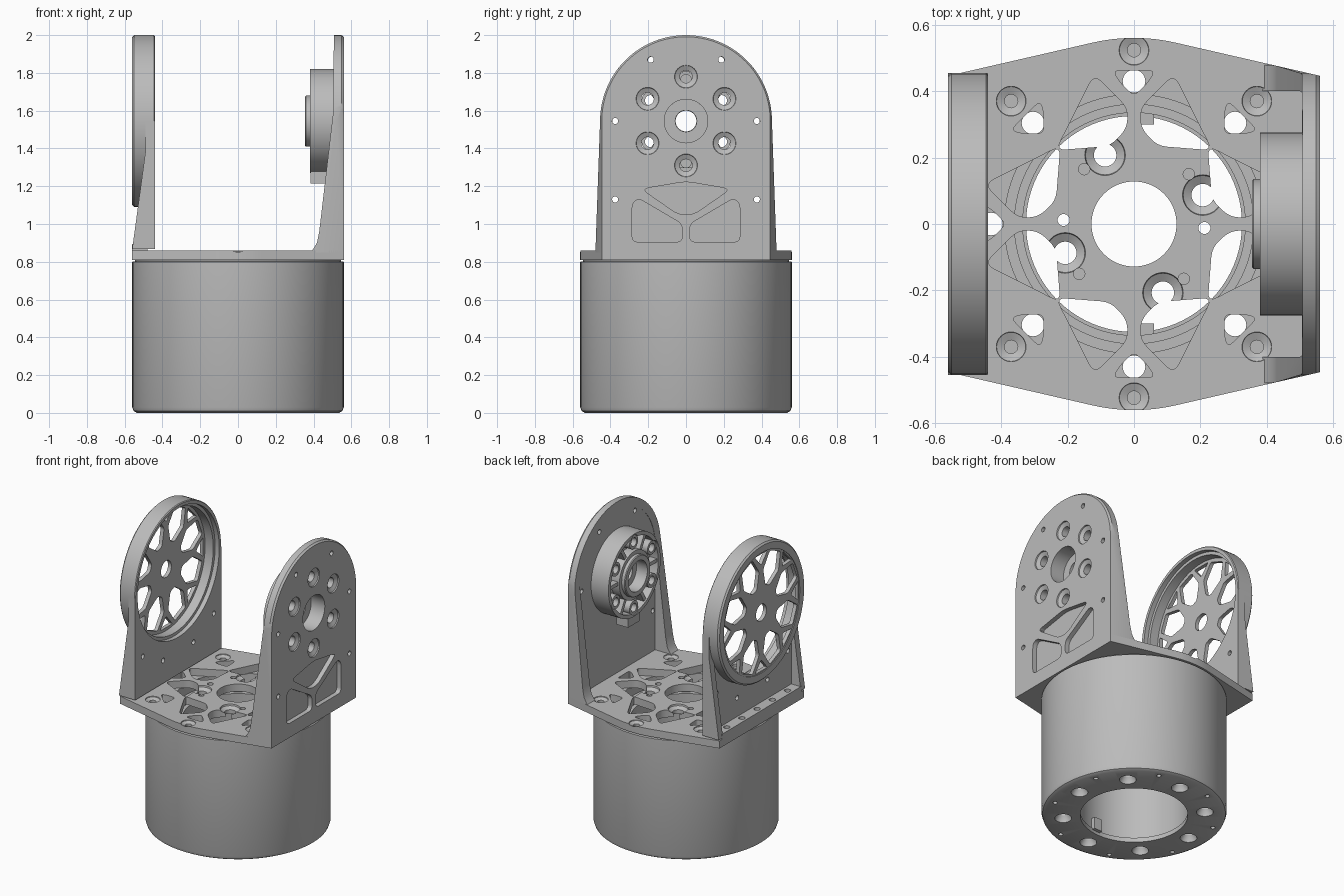
import bpy, bmesh
from math import sin, cos, pi, radians
from mathutils import Vector

if "Cube" in bpy.data.objects:
    bpy.data.objects.remove(bpy.data.objects["Cube"])

grey = bpy.data.materials.new("machined_grey")
grey.use_nodes = True
grey.diffuse_color = (0.5, 0.5, 0.5, 1)
grey.node_tree.nodes["Principled BSDF"].inputs["Base Color"].default_value = (0.5, 0.5, 0.5, 1)

AXIS_Z = 1.545   # height of the tilt axis
PLACE = {"x": lambda u, v, w: (w, u, v),
         "y": lambda u, v, w: (u, w, v),
         "z": lambda u, v, w: (u, v, w)}


# ---- outline helpers -------------------------------------------------------
def circle(r, u=0, v=0, n=32):
    return [(u + r * cos(2 * pi * i / n), v + r * sin(2 * pi * i / n)) for i in range(n)]


def polar(r, deg, u=0, v=0):
    return (u + r * cos(radians(deg)), v + r * sin(radians(deg)))


def turn(pts, deg):
    c, s = cos(radians(deg)), sin(radians(deg))
    return [(c * u - s * v, s * u + c * v) for u, v in pts]


def flip(pts):
    return [(-u, v) for u, v in pts]


def lift(pts, v):
    return [(p, q + v) for p, q in pts]


def rect(u0, u1, v0, v1):
    return [(u0, v0), (u1, v0), (u1, v1), (u0, v1)]


def rounded(pts, r):
    out = []
    for i, p in enumerate(pts):
        p, a, b = Vector(p), Vector(pts[i - 1]), Vector(pts[(i + 1) % len(pts)])
        s = p + (a - p).normalized() * min(r, (a - p).length * 0.45)
        e = p + (b - p).normalized() * min(r, (b - p).length * 0.45)
        for t in (0, 0.25, 0.5, 0.75, 1):
            out.append(tuple(s * (1 - t) ** 2 + p * 2 * t * (1 - t) + e * t * t))
    return out


# ---- solid helpers: a solid is (sections, axis, closed ring) ----------------
def prism(pts, axis, a, b):
    return ([(pts, a), (pts, b)], axis, False)


def lathe(profile, axis, v=0, n=96):
    return ([(circle(r, 0, v, n), w) for r, w in profile], axis, True)


def hole(u, v, axis, top, bottom, r, sink=0, depth=0.0):
    if not sink:
        return prism(circle(r, u, v), axis, top, bottom)
    return ([(circle(sink, u, v), top), (circle(sink * 0.95, u, v), top + depth * 0.5),
             (circle(r, u, v), top + depth), (circle(r, u, v), bottom)], axis, False)


def build(name, *solids):
    bm = bmesh.new()
    for sections, axis, ring in solids:
        loops = [[bm.verts.new(PLACE[axis](u, v, w)) for u, v in pts] for pts, w in sections]
        pairs = list(zip(loops, loops[1:]))
        if ring:
            pairs.append((loops[-1], loops[0]))
        else:
            bm.faces.new(loops[0])
            bm.faces.new(loops[-1])
        for a, b in pairs:
            for i in range(len(a)):
                bm.faces.new((a[i - 1], a[i], b[i], b[i - 1]))
    bmesh.ops.recalc_face_normals(bm, faces=bm.faces)
    me = bpy.data.meshes.new(name)
    bm.to_mesh(me)
    bm.free()
    me.materials.append(grey)
    ob = bpy.data.objects.new(name, me)
    bpy.context.collection.objects.link(ob)
    return ob


def boolean(ob, solids, op="DIFFERENCE"):
    tool = build("cutter", *solids)
    tool.hide_render = True
    mod = ob.modifiers.new("cut", "BOOLEAN")
    mod.operation, mod.object, mod.solver, mod.use_self = op, tool, "EXACT", True
    graph = bpy.context.evaluated_depsgraph_get()
    graph.update()
    mesh = bpy.data.meshes.new_from_object(ob.evaluated_get(graph))
    ob.modifiers.clear()
    ob.data = mesh
    bpy.data.objects.remove(tool)


# ---- base can: hollow, with through bolts ----------------------------------
can = build("base_can", lathe([
    (0.325, 0), (0.535, 0), (0.553, 0.01), (0.56, 0.03), (0.56, 0.8), (0.545, 0.803),
    (0.545, 0.812), (0.39, 0.812), (0.39, 0.74), (0.36, 0.74), (0.36, 0.7),
    (0.335, 0.7), (0.335, 0.03), (0.325, 0.03)], "z"))
cuts = []
for k in range(8):
    cuts.append(hole(*polar(0.43, 45 * k), "z", -0.01, 0.9, 0.034, 0.052, 0.05))
    cuts.append(hole(*polar(0.5, 45 * k + 22.5), "z", -0.01, 0.05, 0.014))
boolean(can, cuts)
build("can_keys", *[prism(rect(0.0, 0.06, s * 0.3, s * 0.345), "z", 0.02, 0.1) for s in (1, -1)])

# ---- base plate ------------------------------------------------------------
crown = [polar(0.56, a) for a in range(77, 104, 2)]
outline = [(0.56, 0.446)] + crown + [(-0.56, 0.446)]
outline += [(u, -v) for u, v in reversed(outline)]
plate = build("base_plate", prism(outline, "z", 0.81, 0.86))
window = rounded([(0.02, 0.35), (0.02, 0.29), (0.07, 0.235), (0.235, 0.222), (0.12, 0.45)], 0.03)
tri = rounded([(-0.062, 0.462), (0.062, 0.462), (0.045, 0.43), (0, 0.385), (-0.045, 0.43)], 0.02)
cuts = [prism(circle(0.128, n=64), "z", 0.7, 0.9)]
for k in range(4):
    cuts += [prism(turn(w, 90 * k), "z", 0.7, 0.9) for w in (window, flip(window))]
    cuts.append(hole(*turn([(0.207, 0.087)], 90 * k)[0], "z", 0.865, 0.7, 0.034, 0.062, -0.03))
    cuts.append(hole(*turn([(0.165, 0.15)], 90 * k)[0], "z", 0.87, 0.825, 0.017))
for k in range(8):
    cuts.append(prism(turn(tri, 45 * k), "z", 0.7, 0.9))
    if k % 4:
        cuts.append(hole(*polar(0.523, 45 * k), "z", 0.865, 0.83, 0.02, 0.046, -0.02))
cuts += [hole(s * 0.212, -s * 0.012, "z", 0.9, 0.7, 0.018) for s in (1, -1)]
boolean(plate, cuts)


# ---- drive arm on the left -------------------------------------------------
def arch(r, foot, base):
    top = [polar(r, a, 0, AXIS_Z) for a in range(0, 181, 4)]
    return [(foot, base)] + top + [(-foot, base)]


arm = build("drive_arm", prism([
    (0.56, 0.85), (0.56, 2.1), (0.508, 2.1), (0.505, 1.6), (0.43, 0.96), (0.418, 0.9),
    (0.4, 0.87), (0.385, 0.85)], "y", -0.6, 0.6))
boolean(arm, [prism(outline, "z", 0.5, 2.5)], "INTERSECT")
boolean(arm, [([(arch(0.455, 0.485, 0.7), 0.3), (arch(0.455, 0.485, 0.7), 0.548),
                (arch(0.437, 0.467, 0.7), 0.572)], "x", False)], "INTERSECT")
boolean(arm, [prism(arch(0.4, 0.4, 0.84), "x", 0.3, 0.508)])
fan = rounded([(-0.235, 1.185), (0, 1.225), (0.235, 1.185), (0.04, 1.05), (-0.04, 1.05)], 0.04)
panel = rounded([(0.02, 0.905), (0.02, 1.0), (0.25, 1.135), (0.285, 1.11), (0.285, 0.905)], 0.03)
cuts = [prism(p, "x", 0.53, 0.6) for p in (fan, panel, flip(panel))]
cuts.append(prism(circle(0.115, 0, AXIS_Z, 64), "x", 0.3, 0.7))
for k in range(6):
    cuts.append(hole(*polar(0.235, 60 * k + 30, 0, AXIS_Z), "x", 0.565, 0.4, 0.033, 0.062, -0.025))
small = [(s * u, z) for s in (1, -1) for u, z in ((0.375, AXIS_Z), (0.187, 1.87), (0.375, 1.13))]
cuts += [hole(*p, "x", 0.4, 0.7, 0.016) for p in small]
boolean(arm, cuts)

# ---- drive hub on the arm's inner face -------------------------------------
hub = build("drive_hub", lathe([
    (0.057, 0.435), (0.1, 0.435), (0.1, 0.355), (0.13, 0.355), (0.135, 0.36), (0.135, 0.38),
    (0.16, 0.38), (0.16, 0.44), (0.25, 0.44), (0.25, 0.38), (0.275, 0.38), (0.275, 0.509),
    (0.115, 0.509), (0.115, 0.46), (0.057, 0.46)], "x", AXIS_Z))
bolts = [polar(0.235, 60 * k + 30, 0, AXIS_Z) for k in range(6)]
boolean(hub, [hole(*p, "x", 0.3, 0.6, 0.033) for p in bolts])
for k, p in enumerate(bolts):
    ring = ([(circle(r, p[0] * 0.93, AXIS_Z + (p[1] - AXIS_Z) * 0.93, 24), x)
             for r, x in ((0.046, 0.385), (0.046, 0.445), (0.028, 0.445), (0.028, 0.385))], "x", True)
    spoke = prism(lift(turn(rect(0.15, 0.26, -0.012, 0.012), 60 * k), AXIS_Z), "x", 0.39, 0.445)
    build("hub_boss", ring, spoke)
build("hub_tab", prism(rect(-0.06, 0.06, 1.215, 1.3), "x", 0.385, 0.47))

# ---- bearing disc on the right ---------------------------------------------
disc = build("bearing_disc", lathe([
    (0.055, -0.555), (0.4, -0.555), (0.4, -0.56), (0.445, -0.56), (0.455, -0.55), (0.455, -0.445),
    (0.45, -0.44), (0.43, -0.44), (0.43, -0.47), (0.41, -0.47), (0.41, -0.53), (0.055, -0.53)],
    "x", AXIS_Z))
petal = rounded([polar(0.175, -8), polar(0.175, 8), polar(0.28, 18), polar(0.39, 9),
                 polar(0.39, -9), polar(0.28, -18)], 0.015)
wedge = rounded([polar(0.315, 0), polar(0.395, 9.5), polar(0.395, -9.5)], 0.012)
cuts = []
for k in range(8):
    cuts.append(prism(lift(turn(petal, 45 * k + 22.5), AXIS_Z), "x", -0.7, -0.5))
    cuts.append(prism(lift(turn(wedge, 45 * k), AXIS_Z), "x", -0.7, -0.5))
boolean(disc, cuts)

# ---- bearing arm under the disc: web, outer ribs and bolted foot -----------
web = build("bearing_arm", prism(rect(-0.455, 0.455, 0.868, AXIS_Z), "x", -0.49, -0.44))
cuts = [prism(circle(0.43, 0, AXIS_Z, 96), "x", -0.7, -0.3)]
cuts += [hole(s * u, z, "x", -0.7, -0.3, 0.016)
         for s in (1, -1) for u, z in ((0.375, 1.13), (0.16, 1.02))]
boolean(web, cuts)
for s in (1, -1):
    build("bearing_arm_rib", prism([(-0.56, 0.868), (-0.485, 0.868), (-0.485, 1.42)], "y",
                                   s * 0.41, s * 0.455))
foot = build("bearing_foot", prism(rect(-0.56, -0.48, -0.42, 0.42), "z", 0.858, 0.895))
boolean(foot, [hole(-0.525, 0.16 * k, "z", 0.8, 1, 0.02) for k in range(-2, 3)])

# ---- smooth round walls, keep machined edges crisp -------------------------
bpy.ops.object.select_all(action="DESELECT")
for ob in bpy.context.collection.objects:
    if ob.type == "MESH" and grey.name in ob.data.materials:
        ob.select_set(True)
        bpy.context.view_layer.objects.active = ob
bpy.ops.object.shade_smooth_by_angle(angle=radians(30))
